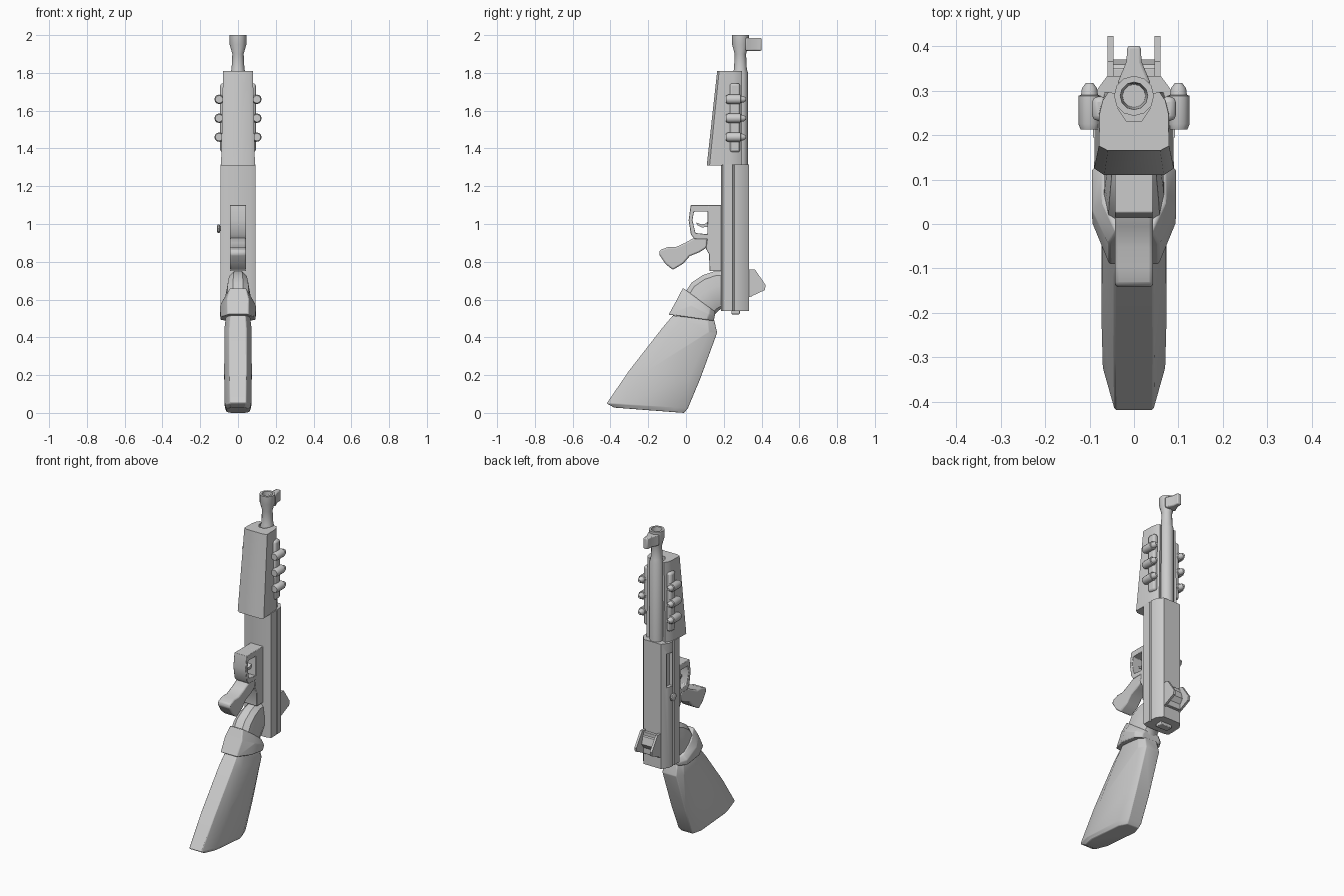
import bpy, bmesh
from math import sin, cos, pi, radians

if "Cube" in bpy.data.objects:
    bpy.data.objects.remove(bpy.data.objects["Cube"])

GREY = (0.6, 0.6, 0.6, 1)
grey = bpy.data.materials.new("plain grey")
grey.use_nodes = True
grey.diffuse_color = GREY
grey.node_tree.nodes["Principled BSDF"].inputs["Base Color"].default_value = GREY
parts = []


def loft(name, rings, bevel=0):
    """Bridge equal rings of points and cap both ends."""
    bm = bmesh.new()
    rows = [[bm.verts.new(p) for p in ring] for ring in rings]
    n = len(rows[0])
    for a, b in zip(rows, rows[1:]):
        for i in range(n):
            j = (i + 1) % n
            bm.faces.new((a[i], a[j], b[j], b[i]))
    bm.faces.new(rows[0])
    bm.faces.new(rows[-1])
    bmesh.ops.recalc_face_normals(bm, faces=bm.faces)
    mesh = bpy.data.meshes.new(name)
    bm.to_mesh(mesh)
    bm.free()
    mesh.materials.append(grey)
    ob = bpy.data.objects.new(name, mesh)
    bpy.context.collection.objects.link(ob)
    if bevel:
        mod = ob.modifiers.new("Bevel", "BEVEL")
        mod.width, mod.segments, mod.limit_method = bevel, 2, "ANGLE"
    parts.append(ob)
    return ob


def side_prism(name, profile, half, x=0, bevel=0):
    """Extrude a side (y, z) profile across x."""
    return loft(name, [[(x + s, y, z) for y, z in profile] for s in (-half, half)], bevel)


def box(name, x, y, z, bevel=0):
    return side_prism(name, [(y[0], z[0]), (y[1], z[0]), (y[1], z[1]), (y[0], z[1])],
                      (x[1] - x[0]) / 2, (x[0] + x[1]) / 2, bevel)


def mirrored(half):
    return half + [(-x, y) for x, y in reversed(half)]


def body(name, sections, shape, bevel=0):
    """Loft chamfered sections given as (front, back, half width)."""
    rings = [[(x * w, f[0] + (b[0] - f[0]) * t, f[1] + (b[1] - f[1]) * t)
              for x, t in mirrored(shape)] for f, b, w in sections]
    return loft(name, rings, bevel)


def lathe(name, profile, place, sides):
    """Rings of (radius, height), positioned by the place function."""
    return loft(name, [[place(r * cos(2 * pi * i / sides), r * sin(2 * pi * i / sides), h)
                        for i in range(sides)] for r, h in profile])


# Stock, collar and curved neck
body("stock", [((-.07, .515), (.148, .495), .064), ((-.125, .45), (.165, .425), .072),
               ((-.3, .225), (.075, .18), .073), ((-.42, .05), (.01, .025), .07),
               ((-.38, .028), (-.01, 0), .06)],
     [(.62, 0), (1, .22), (1, .85), (.65, 1)], .004)
body("collar", [((-.016, .662), (.155, .535), .07), ((-.045, .605), (.152, .51), .095),
                ((-.092, .52), (.147, .487), .093)],
     [(.6, 0), (1, .38), (1, .85), (.65, 1)], .005)
body("neck", [((.2, .75), (.2, .555), .05), ((.15, .75), (.185, .55), .054),
              ((.09, .73), (.17, .54), .06), ((.03, .69), (.155, .525), .066),
              ((-.01, .63), (.145, .5), .068)],
     [(.4, 0), (.85, .12), (1, .4), (1, .7), (.7, .93), (.3, 1)])

# Receiver with a seam along each side and a port on one side
section = mirrored([(.068, .185), (.092, .195), (.092, .245), (.08, .25),
                    (.092, .257), (.088, .295), (.06, .333)])
receiver = loft("receiver", [[(x, y, z) for x, y in section] for z in (.54, 1.315)])
cutter = box("port_cutter", (-.12, -.07), (.262, .305), (1.04, 1.25))
parts.remove(cutter)
cut = receiver.modifiers.new("Port", "BOOLEAN")
cut.object, cut.operation, cut.solver = cutter, "DIFFERENCE", "EXACT"
bpy.context.view_layer.objects.active = receiver
bpy.ops.object.modifier_apply(modifier="Port")
bpy.data.objects.remove(cutter)
box("receiver_foot", (-.04, .04), (.24, .285), (.522, .55), .004)
lathe("bolt_knob", [(.014, -.07), (.014, -.095), (.024, -.097), (.024, -.107), (.015, -.112)],
      lambda a, b, h: (h, .27 + a, .975 + b), 10)

# Trigger guard, trigger, lower body and grip
side_prism("trigger_guard", [(.12, 1.1), (.025, 1.1), (.014, 1.02), (.026, .945), (.045, .92),
                             (.12, .92), (.12, .945), (.05, .952), (.034, 1.02), (.042, 1.065),
                             (.12, 1.065)], .043, 0, .003)
side_prism("lower_body", [(.115, 1.1), (.19, 1.1), (.19, .75), (.125, .75), (.122, .84),
                          (.105, .87), (.112, .92)], .043, 0, .003)
side_prism("trigger", [(.12, 1.015), (.1, 1), (.08, .998), (.055, 1.008), (.058, .995),
                       (.085, .982), (.12, .985)], .012)
side_prism("grip", [(.11, .925), (.11, .875), (.07, .85), (.02, .83), (-.015, .79),
                    (-.07, .757), (-.11, .79), (-.143, .84), (-.138, .862), (-.095, .878),
                    (-.053, .878), (-.005, .9), (.04, .925)], .043, 0, .008)

# Tapered handguard with a groove for the barrel
guard = mirrored([(.062, 0), (.083, .08), (.081, .65), (.074, .85), (.06, 1),
                  (.044, .97), (.038, .72), (.018, .5)])
loft("handguard", [[(x * w, f + (.297 - f) * t, z) for x, t in guard]
                   for z, f, w in ((1.31, .11, 1.08), (1.81, .165, .95))])

# Barrel with a flared hollow muzzle and front sight
lathe("barrel", [(.04, 1.3), (.04, 1.8), (.034, 1.82), (.03, 1.9), (.044, 1.95),
                 (.045, 2), (.031, 2), (.026, 1.9)],
      lambda a, b, h: (a, .288 + b, h), 12)
sight = mirrored([(.038, .315), (.017, .365), (.015, .4)])
loft("front_sight", [[(x, y, z) for x, y in sight] for z in (1.917, 1.985)], .006)

# Rear sight ears on a sloped base
box("rear_sight_base", (-.055, .055), (.32, .35), (.615, .75), .003)
side_prism("rear_sight_slope", [(.333, .74), (.358, .725), (.37, .68), (.335, .63)], .048)

for side, word in ((-1, "right"), (1, "left")):
    side_prism(word + "_sight_ear", [(.33, .76), (.365, .76), (.422, .675), (.417, .65),
                                     (.33, .61)], .007, side * .053)
    # Side rail carrying three domed knobs
    xs = sorted((side * .06, side * .094))
    box(word + "_rail", xs, (.232, .286), (1.38, 1.745), .012)
    for i in range(3):
        z = 1.46 + i * .1
        lathe(f"{word}_knob_{i + 1}",
              [(.02, .212), (.025, .225), (.025, .288), (.019, .29), (.017, .305), (.008, .317)],
              lambda a, b, h: (side * .1 + a, h, z + b), 12)

# Smooth shading with sharp edges kept
bpy.ops.object.select_all(action="DESELECT")
for ob in parts:
    ob.select_set(True)
bpy.context.view_layer.objects.active = parts[0]
bpy.ops.object.shade_smooth_by_angle(angle=radians(35))
